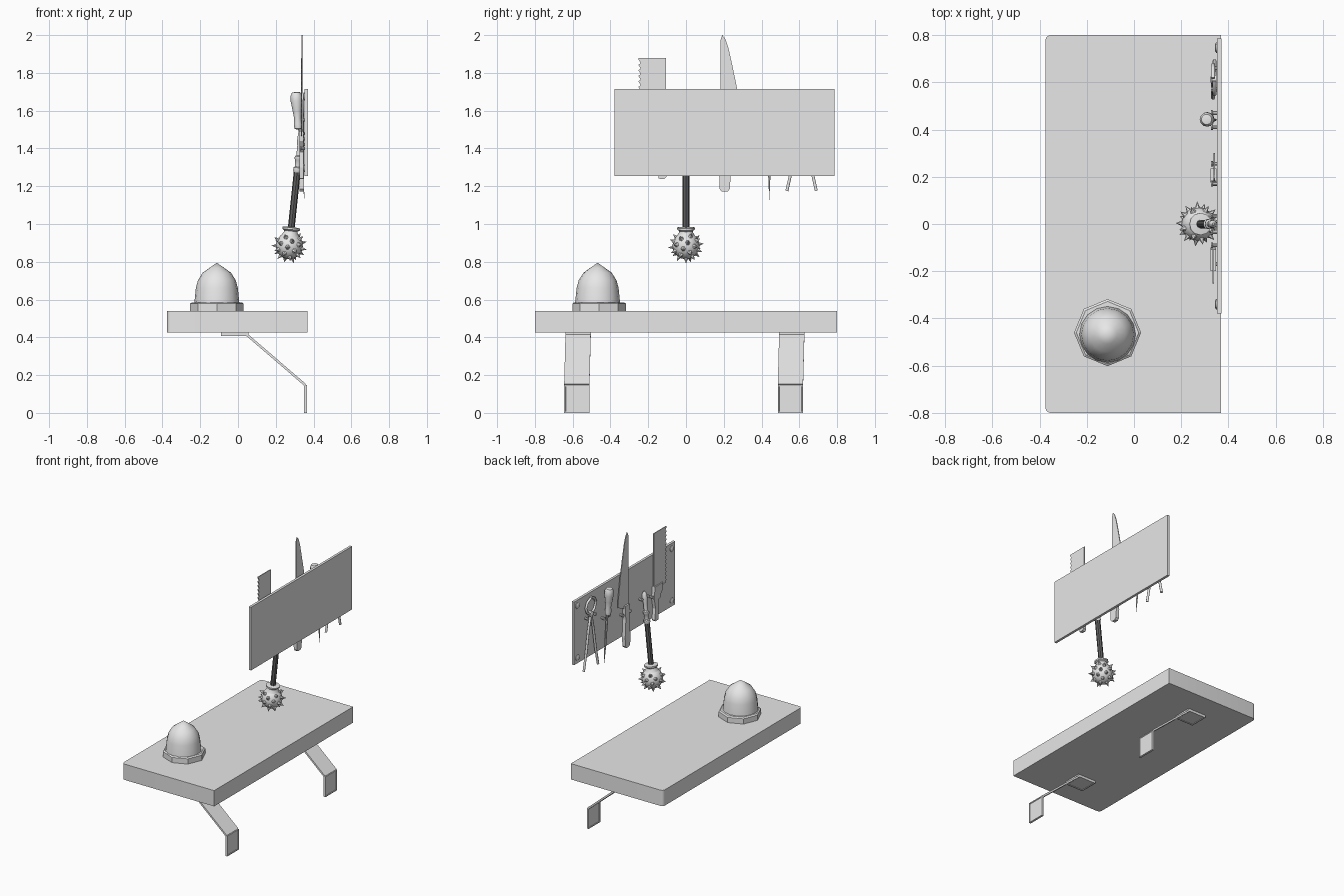
import bpy, bmesh, math
from mathutils import Vector, Matrix

cube = bpy.data.objects.get("Cube")
if cube:
    bpy.data.objects.remove(cube, do_unlink=True)


def material(name, value):
    m = bpy.data.materials.new(name)
    m.use_nodes = True
    m.diffuse_color = (value, value, value, 1)
    m.node_tree.nodes["Principled BSDF"].inputs["Base Color"].default_value = (value, value, value, 1)
    return m


light = material("light_grey", 0.8)
dark = material("dark_grey", 0.12)


def finish(name, bm, mat=light, smooth=False):
    bmesh.ops.recalc_face_normals(bm, faces=bm.faces)
    me = bpy.data.meshes.new(name)
    bm.to_mesh(me)
    bm.free()
    me.materials.append(mat)
    ob = bpy.data.objects.new(name, me)
    bpy.context.collection.objects.link(ob)
    if smooth:
        bpy.ops.object.select_all(action='DESELECT')
        ob.select_set(True)
        bpy.context.view_layer.objects.active = ob
        bpy.ops.object.shade_smooth_by_angle(angle=math.radians(40))
    return ob


def box_mesh(lo, hi):
    lo, hi = Vector(lo), Vector(hi)
    bm = bmesh.new()
    size = hi - lo
    mat = Matrix.Translation((lo + hi) / 2) @ Matrix.Diagonal((*size, 1))
    bmesh.ops.create_cube(bm, size=1, matrix=mat)
    return bm


def plate(name, profile, x0, x1):
    """Flat tool part: a (y, z) outline extruded along x."""
    bm = bmesh.new()
    f = bm.faces.new([bm.verts.new((x0, y, z)) for y, z in profile])
    r = bmesh.ops.extrude_face_region(bm, geom=[f])
    for v in r["geom"]:
        if isinstance(v, bmesh.types.BMVert):
            v.co.x = x1
    return finish(name, bm)


def lathe(name, profile, start, axis, sides=12, mat=light, smooth=True):
    """Round part: (radius, height) profile turned about an axis."""
    rot = Vector(axis).to_track_quat('Z', 'Y').to_matrix().to_4x4()
    place = Matrix.Translation(start) @ rot
    bm = bmesh.new()
    rings = []
    for r, h in profile:
        rings.append([bm.verts.new(place @ Vector((r * math.cos(a), r * math.sin(a), h)))
                      for a in (math.tau * i / sides for i in range(sides))])
    for a, b in zip(rings, rings[1:]):
        for i in range(sides):
            j = (i + 1) % sides
            bm.faces.new((a[i], a[j], b[j], b[i]))
    bm.faces.new(rings[0])
    bm.faces.new(rings[-1])
    bmesh.ops.remove_doubles(bm, verts=bm.verts, dist=1e-5)
    return finish(name, bm, mat, smooth)


# Table top with rounded outer corners
bm = box_mesh((-0.375, -0.8, 0.425), (0.368, 0.8, 0.54))
corners = [e for e in bm.edges if all(v.co.x < 0 for v in e.verts)
           and abs(e.verts[0].co.z - e.verts[1].co.z) > 0.05]
bmesh.ops.bevel(bm, geom=corners, offset=0.022, segments=4, affect='EDGES', profile=0.5)
finish("table_top", bm, smooth=True)


# Wall brackets: two rimmed plates joined by a sloping strip
def rimmed(name, lo, hi, axis):
    bm = box_mesh(lo, hi)
    bm.normal_update()
    faces = [f for f in bm.faces if abs(f.normal[axis]) > 0.9]
    bmesh.ops.inset_individual(bm, faces=faces, thickness=0.01, depth=0)
    bmesh.ops.inset_individual(bm, faces=faces, thickness=0.002, depth=-0.003)
    finish(name, bm)


for side, y in (("front", -0.578), ("back", 0.553)):
    rimmed(side + "_bracket_top_plate", (-0.09, y - 0.06, 0.407), (0.055, y + 0.074, 0.426), 2)
    rimmed(side + "_bracket_wall_plate", (0.35, y - 0.067, 0), (0.365, y + 0.067, 0.148), 0)
    bm = bmesh.new()
    ends = []
    for x, z, shift in ((0.045, 0.415, 0.007), (0.357, 0.147, 0)):
        ends.append([bm.verts.new((x + dx, y + shift + dy, z + dz))
                     for dx, dz, dy in ((-0.004, -0.005, -0.067), (0.004, 0.005, -0.067),
                                        (0.004, 0.005, 0.067), (-0.004, -0.005, 0.067))])
    a, b = ends
    bm.faces.new(a)
    bm.faces.new(b)
    for i in range(4):
        j = (i + 1) % 4
        bm.faces.new((a[i], a[j], b[j], b[i]))
    finish(side + "_bracket_strut", bm)

# Dome on an eight-sided base
lathe("dome_base", [(0.142, 0), (0.142, 0.038), (0.132, 0.045), (0.1, 0.045)],
      (-0.112, -0.46, 0.54), (0, 0, 1), 8, smooth=False)
lathe("dome", [(0.124, 0), (0.118, 0.05), (0.111, 0.12), (0.1, 0.16), (0.075, 0.2),
               (0.04, 0.225), (0, 0.253)], (-0.112, -0.468, 0.542), (0, 0, 1), 16)

# Tool board with corner screws
finish("tool_board", box_mesh((0.352, -0.378, 1.255), (0.37, 0.785, 1.715)))
for i, (y, z) in enumerate((y, z) for y in (-0.34, 0.747) for z in (1.295, 1.675)):
    lathe(f"board_screw_{i + 1}", [(0.022, 0), (0.022, 0.005), (0.014, 0.01)],
          (0.353, y, z), (-1, 0, 0), 10)

# Pegs that carry the tools
for i, (y, z) in enumerate(((0.57, 1.55), (0.66, 1.55), (0.41, 1.48), (0.47, 1.48), (0.17, 1.42),
                            (0.255, 1.42), (-0.035, 1.45), (0.035, 1.45), (-0.09, 1.42), (-0.17, 1.4))):
    lathe(f"peg_{i + 1}", [(0.008, 0), (0.008, 0.018), (0.012, 0.02), (0.012, 0.026)],
          (0.353, y, z), (-1, 0, 0), 8)

# Spiked mace hanging from the board
head = Vector((0.272, 0, 0.885))
axis = (Vector((0.337, 0, 1.5)) - head).normalized()
lathe("mace_head", [(0.072 * math.sin(t), -0.072 * math.cos(t))
                    for t in (math.pi * i / 8 for i in range(9))], head, axis)
lathe("mace_collar", [(0.05, 0.05), (0.037, 0.07), (0.036, 0.078), (0.047, 0.086),
                      (0.047, 0.096), (0.02, 0.1)], head, axis)
lathe("mace_handle", [(0.018, 0.09), (0.018, 0.4)], head, axis, 8, dark)
lathe("mace_grip", [(0.018, 0.39), (0.022, 0.4), (0.022, 0.415), (0.015, 0.42), (0.017, 0.455),
                    (0.021, 0.46), (0.021, 0.475), (0.014, 0.48), (0.014, 0.53), (0.018, 0.56),
                    (0.016, 0.6), (0.005, 0.618)], head, axis)
count = 30
for i in range(count):
    h = -1 + 1.72 * (i + 0.5) / count
    r = math.sqrt(1 - h * h)
    a = i * math.pi * (3 - math.sqrt(5))
    d = Vector((r * math.cos(a), r * math.sin(a), h))
    lathe(f"mace_spike_{i + 1}", [(0.017, 0.062), (0.008, 0.077), (0, 0.096)], head, d, 6)

# Saw: toothed blade and handle
teeth = []
for i in range(14):
    z = 1.47 + i * 0.0293
    teeth += [(-0.24, z), (-0.252, z + 0.022)]
plate("saw_blade", [(-0.107, 1.46), *teeth, (-0.25, 1.878), (-0.107, 1.878)], 0.333, 0.339)
plate("saw_handle", [(-0.2, 1.49), (-0.107, 1.49), (-0.1, 1.4), (-0.115, 1.33), (-0.104, 1.25),
                     (-0.115, 1.238), (-0.145, 1.24), (-0.153, 1.3), (-0.15, 1.38), (-0.195, 1.44)],
      0.325, 0.348)

# Knife: curved blade and handle
plate("knife_blade", [(0.182, 1.46), (0.235, 1.46), (0.3, 1.49), (0.295, 1.56), (0.27, 1.72),
                      (0.245, 1.84), (0.225, 1.93), (0.208, 1.98), (0.192, 2.0), (0.183, 1.975)],
      0.337, 0.343)
plate("knife_handle", [(0.182, 1.48), (0.235, 1.48), (0.228, 1.38), (0.236, 1.25), (0.232, 1.185),
                       (0.22, 1.172), (0.19, 1.172), (0.178, 1.185), (0.176, 1.25), (0.184, 1.38)],
      0.325, 0.35)

# Awl: pear-shaped handle and thin spike
awl = Vector((0.307, 0.443, 1.7))
down = Vector((0.012, 0, -0.2)).normalized()
lathe("awl_handle", [(0, 0), (0.022, 0.004), (0.03, 0.02), (0.031, 0.05), (0.024, 0.1),
                     (0.018, 0.14), (0.022, 0.17), (0.02, 0.195), (0.006, 0.2)], awl, down)
lathe("awl_spike", [(0.008, 0), (0.006, 0.25), (0, 0.385)], (0.325, 0.441, 1.505),
      (0.027, 0, -0.38), 6)


# Pincers: two crossing arms with curved jaws
def arm(name, s):
    cu = bpy.data.curves.new(name, 'CURVE')
    cu.dimensions = '3D'
    cu.bevel_depth = 0.009
    cu.bevel_resolution = 1
    cu.use_fill_caps = True
    pts = [(0.078, 1.175), (0.05, 1.3), (0.025, 1.45), (0, 1.56), (-0.045, 1.59),
           (-0.062, 1.63), (-0.045, 1.665), (-0.005, 1.685)]
    sp = cu.splines.new('POLY')
    sp.points.add(len(pts) - 1)
    for p, (y, z) in zip(sp.points, pts):
        p.co = (0.338 + s * 0.003, 0.612 + s * y, z, 1)
    cu.materials.append(light)
    bpy.context.collection.objects.link(bpy.data.objects.new(name, cu))


arm("pincer_left_arm", 1)
arm("pincer_right_arm", -1)
lathe("pincer_pivot", [(0.02, 0), (0.02, 0.02), (0.012, 0.025)], (0.35, 0.612, 1.565), (-1, 0, 0), 10)
